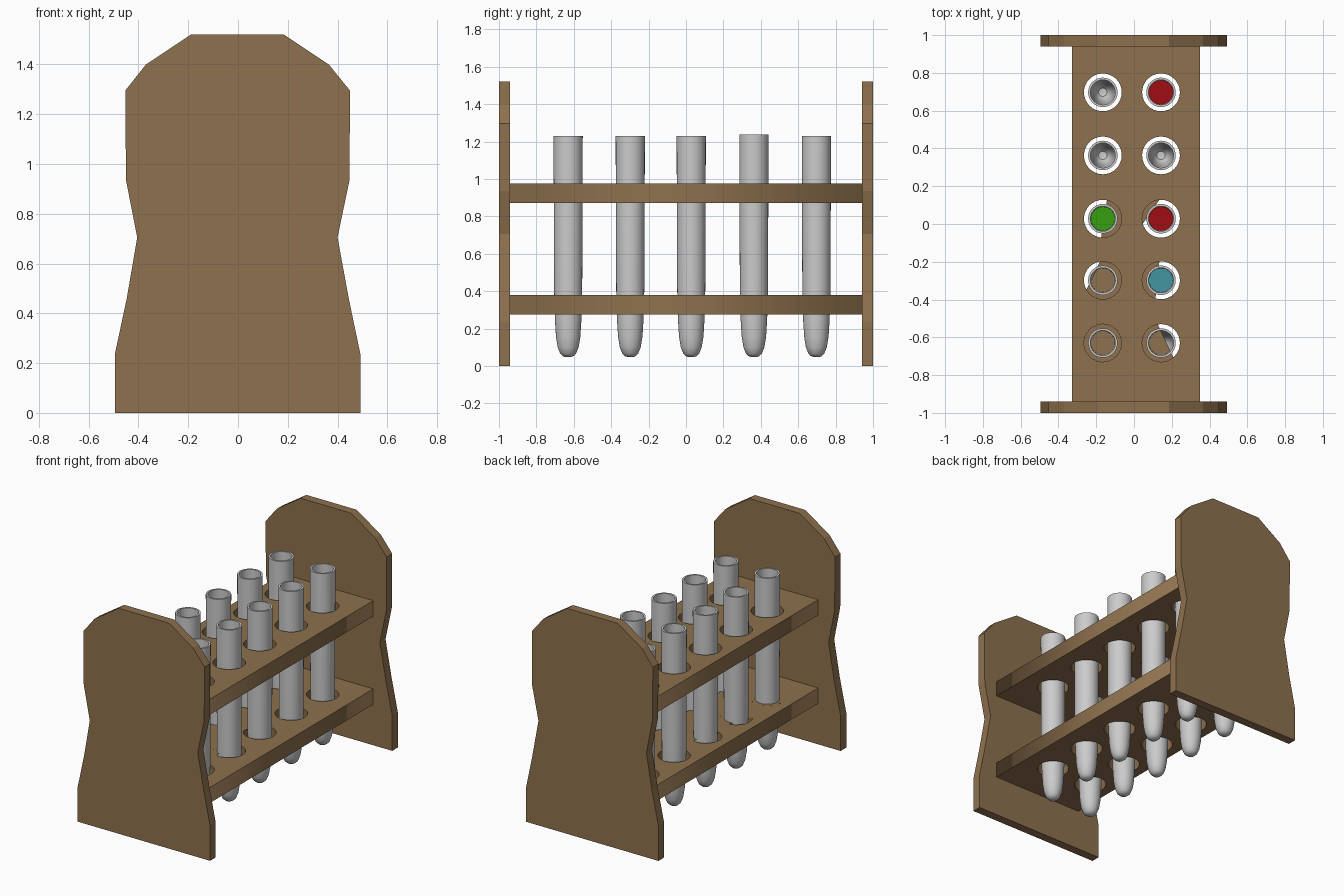
import bpy, bmesh
from math import sin, cos, pi, radians

if "Cube" in bpy.data.objects:
    bpy.data.objects.remove(bpy.data.objects["Cube"])

def material(name, rgb):
    m = bpy.data.materials.new(name)
    m.diffuse_color = (*rgb, 1)
    m.use_nodes = True
    m.node_tree.nodes["Principled BSDF"].inputs["Base Color"].default_value = m.diffuse_color
    return m

wood = material("wood", (0.27, 0.165, 0.075))
red = material("red_liquid", (0.35, 0.004, 0.006))
green = material("green_liquid", (0.037, 0.35, 0.005))
teal = material("teal_liquid", (0.055, 0.3, 0.35))

COLS = (-0.165, 0.143)
ROWS = (-0.63, -0.298, 0.028, 0.363, 0.697)
HOLE_R = 0.1

def link(name, me, mat=None):
    ob = bpy.data.objects.new(name, me)
    bpy.context.collection.objects.link(ob)
    if mat:
        me.materials.append(mat)
    return ob

def from_bmesh(name, bm, mat=None):
    me = bpy.data.meshes.new(name)
    bm.to_mesh(me)
    bm.free()
    return link(name, me, mat)

def arc(cx, cy, r, a0, a1, n):
    return [(cx + r * cos(radians(a0 + (a1 - a0) * i / n)),
             cy + r * sin(radians(a0 + (a1 - a0) * i / n))) for i in range(n)]

# End panels: outline in x, z extruded along y
OUTLINE = [(-0.495, 0), (0.492, 0), (0.492, 0.235), (0.445, 0.46), (0.4, 0.705),
           (0.448, 0.935), (0.45, 1.295), (0.365, 1.4), (0.185, 1.52), (-0.19, 1.52),
           (-0.37, 1.4), (-0.453, 1.295), (-0.45, 0.935), (-0.405, 0.705),
           (-0.447, 0.46), (-0.495, 0.235)]

def panel(name, y0, y1):
    bm = bmesh.new()
    f = bm.faces.new([bm.verts.new((x, y0, z)) for x, z in OUTLINE])
    g = bmesh.ops.extrude_face_region(bm, geom=[f])["geom"]
    bmesh.ops.translate(bm, vec=(0, y1 - y0, 0),
                        verts=[v for v in g if isinstance(v, bmesh.types.BMVert)])
    bmesh.ops.recalc_face_normals(bm, faces=bm.faces)
    from_bmesh(name, bm, wood)

panel("front_end_panel", -1, -0.94)
panel("back_end_panel", 0.94, 1)

# Shelves: filled 2D curve with round holes, extruded
def shelf(name, z0, z1):
    cu = bpy.data.curves.new(name, 'CURVE')
    cu.dimensions, cu.fill_mode = '2D', 'BOTH'
    cu.extrude = (z1 - z0) / 2
    loops = [[(-0.327, -0.94), (0.35, -0.94), (0.35, 0.94), (-0.327, 0.94)]]
    loops += [arc(x, y, HOLE_R, 0, 360, 32) for x in COLS for y in ROWS]
    for pts in loops:
        s = cu.splines.new('POLY')
        s.points.add(len(pts) - 1)
        for p, (x, y) in zip(s.points, pts):
            p.co = (x, y, 0, 1)
        s.use_cyclic_u = True
    tmp = bpy.data.objects.new(name + "_curve", cu)
    bpy.context.collection.objects.link(tmp)
    bpy.context.view_layer.update()
    dg = bpy.context.evaluated_depsgraph_get()
    me = bpy.data.meshes.new_from_object(tmp.evaluated_get(dg))
    bpy.data.objects.remove(tmp)
    me.materials.clear()
    bm = bmesh.new()
    bm.from_mesh(me)
    bmesh.ops.remove_doubles(bm, verts=bm.verts, dist=1e-5)
    bmesh.ops.recalc_face_normals(bm, faces=bm.faces)
    bm.to_mesh(me)
    bm.free()
    link(name, me, wood).location.z = (z0 + z1) / 2

shelf("lower_shelf", 0.275, 0.38)
shelf("upper_shelf", 0.87, 0.975)

# Partly closed holes on top of the lower shelf: column, row, arc start and end
for c, r, a0, a1 in [(0, 0, 0, 360), (0, 1, -150, 110), (0, 2, -95, 85),
                     (1, 0, 100, 320), (1, 1, 95, 260), (1, 2, 95, 200)]:
    bm = bmesh.new()
    bm.faces.new([bm.verts.new((x, y, 0.38))
                  for x, y in arc(COLS[c], ROWS[r], HOLE_R, a0, a1, 24)])
    from_bmesh("hole_cover", bm, wood)

# Lathe a radius/height profile around z
def lathe(name, profile, x, y, mat=None):
    bm = bmesh.new()
    vs = [bm.verts.new((r, 0, z)) for r, z in profile]
    es = [bm.edges.new(p) for p in zip(vs, vs[1:])]
    bmesh.ops.spin(bm, geom=vs + es, cent=(0, 0, 0), axis=(0, 0, 1),
                   angle=2 * pi, steps=32)
    bmesh.ops.remove_doubles(bm, verts=bm.verts, dist=1e-5)
    bmesh.ops.dissolve_degenerate(bm, edges=bm.edges, dist=1e-6)
    bmesh.ops.recalc_face_normals(bm, faces=bm.faces)
    ob = from_bmesh(name, bm, mat)
    ob.location = (x, y, 0)
    bpy.ops.object.select_all(action='DESELECT')
    ob.select_set(True)
    bpy.context.view_layer.objects.active = ob
    bpy.ops.object.shade_smooth_by_angle(angle=radians(40))

OUTER = [(0, 0.047), (0.025, 0.05), (0.042, 0.065), (0.056, 0.1), (0.065, 0.155),
         (0.071, 0.25), (0.075, 0.4), (0.077, 0.85)]
INNER = [(0, 0.062), (0.022, 0.065), (0.034, 0.08), (0.046, 0.112), (0.054, 0.165),
         (0.06, 0.26), (0.064, 0.4)]
LIQUIDS = {(1, 4): red, (1, 2): red, (0, 2): green, (1, 1): teal}

# Test tubes and their liquids
for c, x in enumerate(COLS):
    for r, y in enumerate(ROWS):
        top = 1.237 if r == 3 else 1.23
        lathe("test_tube", OUTER + [(0.078, top), (0.066, top)] + INNER[::-1], x, y)
        if (c, r) in LIQUIDS:
            fill = [(q * 0.985, z + 0.002) for q, z in INNER]
            lathe("liquid", fill + [(0.064, 0.75), (0, 0.75)], x, y, LIQUIDS[c, r])
